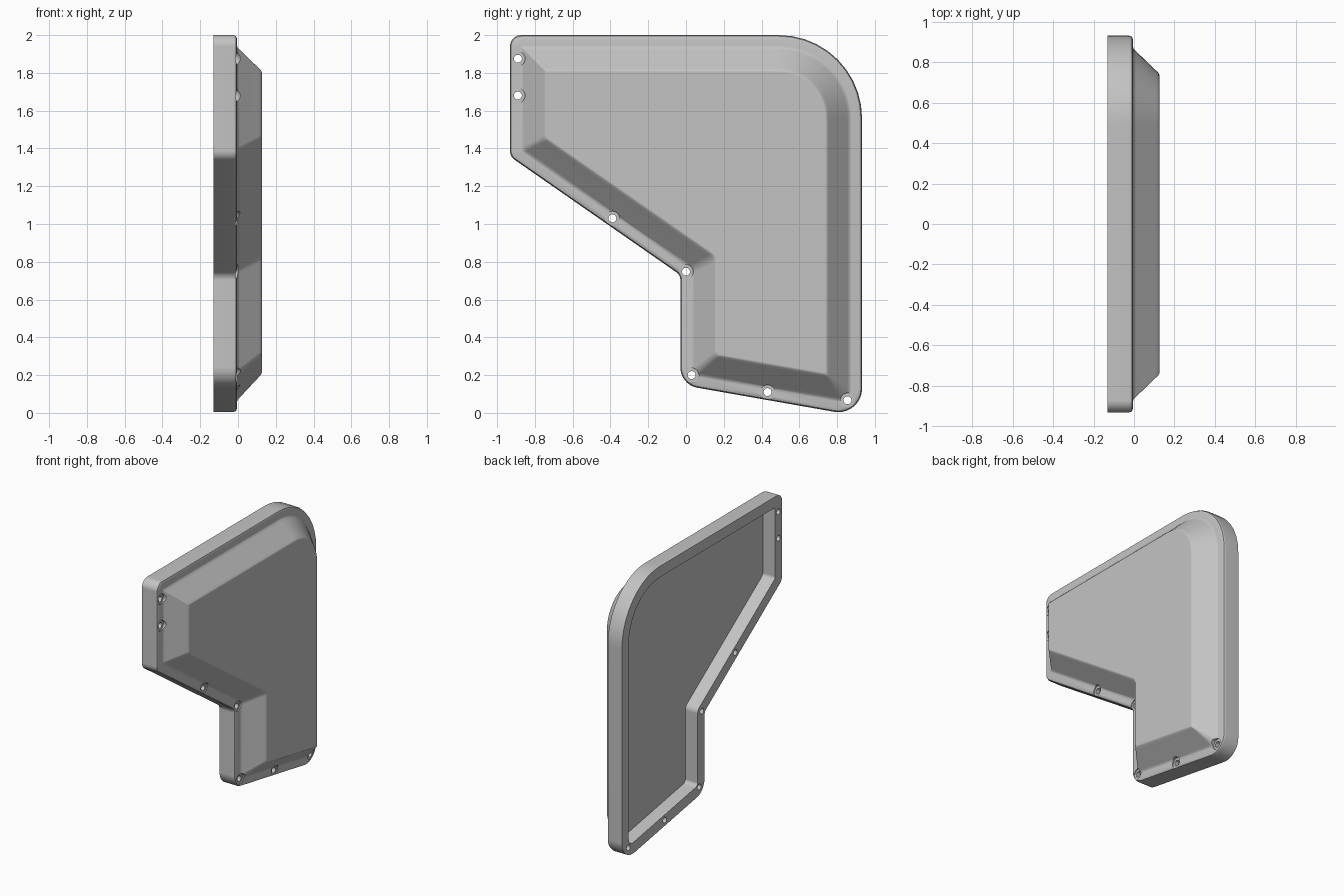
import bpy, bmesh, math
from mathutils import Vector, Matrix

cube = bpy.data.objects.get("Cube")
if cube:
    bpy.data.objects.remove(cube, do_unlink=True)

# Outline corners: y, z, fillet radius, smallest radius when inset
CORNERS = [(.932, -.02, .125, .006), (.932, 2, .44, .02), (-.932, 2, .06, .006),
           (-.932, 1.357, .06, .03), (-.03, .73, .05, .04), (-.03, .149, .11, .025)]
# Section from the raised face, over the flange, round to the rear recess: x, inset
SECTION = [(.126, .195), (.12, .183), (.107, .172), (.01, .078), (-.001, .068),
           (-.005, .056), (-.005, .02), (-.011, .006), (-.025, 0),
           (-.13, 0), (-.13, .08), (-.03, .08)]
# Screw positions: y, z
SCREWS = [(-.89, 1.875), (-.89, 1.68), (-.39, 1.03), (0, .747),
          (.03, .2), (.432, .11), (.855, .067)]
STEPS = 10


def outline(inset):
    """Inset the rounded outline by a distance."""
    points = []
    for i, (y, z, radius, smallest) in enumerate(CORNERS):
        here = Vector((y, z))
        before = Vector(CORNERS[i - 1][:2])
        after = Vector(CORNERS[(i + 1) % len(CORNERS)][:2])
        d1, d2 = (here - before).normalized(), (after - here).normalized()
        n1, n2 = Vector((-d1.y, d1.x)), Vector((-d2.y, d2.x))
        here = here + (n1 + n2) * inset / (1 + n1.dot(n2))
        turn = math.atan2(d1.x * d2.y - d1.y * d2.x, d1.dot(d2))
        side = 1 if turn > 0 else -1
        r = max(radius - inset, smallest) if side > 0 else radius
        centre = here - d1 * r * math.tan(abs(turn) / 2) + n1 * side * r
        for k in range(STEPS + 1):
            points.append(centre - Matrix.Rotation(turn * k / STEPS, 2) @ n1 * side * r)
    return points


def make_object(name, bm):
    bmesh.ops.recalc_face_normals(bm, faces=bm.faces)
    mesh = bpy.data.meshes.new(name)
    bm.to_mesh(mesh)
    bm.free()
    obj = bpy.data.objects.new(name, mesh)
    bpy.context.collection.objects.link(obj)
    return obj


def screw_cutter(name, radius, x0, x1):
    bm = bmesh.new()
    for y, z in SCREWS:
        place = Matrix.Translation(((x0 + x1) / 2, y, z)) @ Matrix.Rotation(math.pi / 2, 4, 'Y')
        bmesh.ops.create_cone(bm, cap_ends=True, segments=28, radius1=radius,
                              radius2=radius, depth=x1 - x0, matrix=place)
    obj = make_object(name, bm)
    obj.hide_render = True
    return obj


# Cover shell lofted through the section
bm = bmesh.new()
rings = [[bm.verts.new((x, p.x, p.y)) for p in outline(inset)] for x, inset in SECTION]
for a, b in zip(rings, rings[1:]):
    for i in range(len(a)):
        j = (i + 1) % len(a)
        bm.faces.new((a[i], b[i], b[j], a[j]))
bm.faces.new(rings[0])
bm.faces.new(rings[-1][::-1])
cover = make_object("cover", bm)

# Material
paint = bpy.data.materials.new("plain grey")
paint.use_nodes = True
grey = (.55, .55, .55, 1)
paint.diffuse_color = grey
paint.node_tree.nodes["Principled BSDF"].inputs["Base Color"].default_value = grey
cover.data.materials.append(paint)

# Screw holes with counterbores
bpy.ops.object.select_all(action='DESELECT')
bpy.context.view_layer.objects.active = cover
cover.select_set(True)
for cutter in (screw_cutter("counterbore_cutter", .038, -.012, .2),
               screw_cutter("hole_cutter", .021, -.2, .2)):
    cut = cover.modifiers.new(cutter.name, 'BOOLEAN')
    cut.operation = 'DIFFERENCE'
    cut.solver = 'EXACT'
    cut.object = cutter
    bpy.ops.object.modifier_apply(modifier=cut.name)
    bpy.data.objects.remove(cutter, do_unlink=True)

# Smooth fillets, crisp flat faces
bpy.ops.object.shade_smooth_by_angle(angle=math.radians(32))
weighted = cover.modifiers.new("weighted_normals", 'WEIGHTED_NORMAL')
weighted.keep_sharp = True
